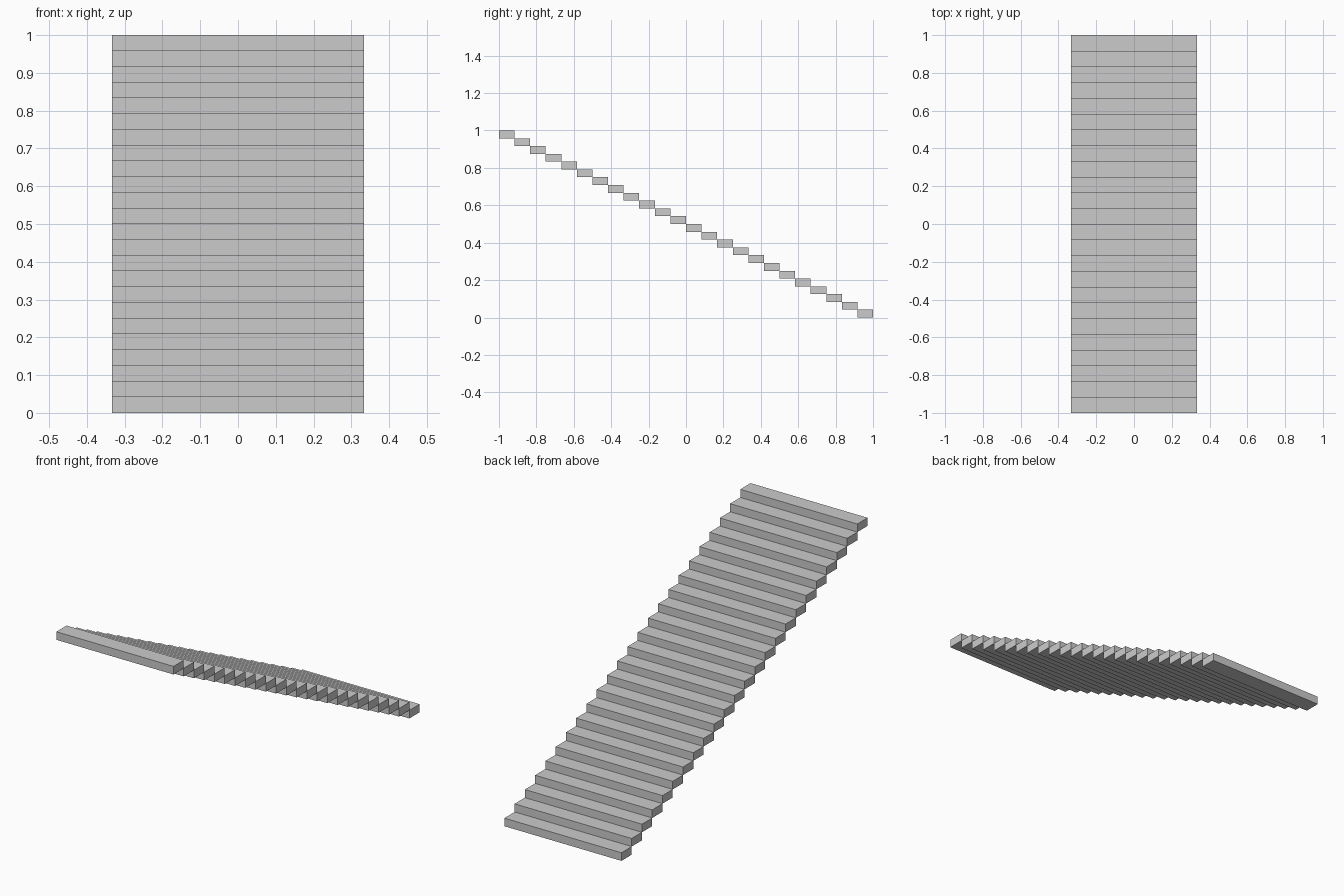
import bpy

if "Cube" in bpy.data.objects:
    bpy.data.objects.remove(bpy.data.objects["Cube"])

STEPS = 24
WIDTH = 0.666
DEPTH = 2.0 / STEPS
RISE = 1.0 / STEPS


def add_box(name, center, size):
    bpy.ops.mesh.primitive_cube_add(size=1, location=center)
    obj = bpy.context.object
    obj.name = name
    obj.scale = size
    bpy.ops.object.transform_apply(location=False, rotation=False, scale=True)
    return obj


# Floating treads, descending from the front (-y) to the back (+y)
for i in range(STEPS):
    y = -1 + (i + 0.5) * DEPTH
    z = 1 - (i + 0.5) * RISE
    add_box(f"stair_tread_{i + 1:02d}", (0, y, z), (WIDTH, DEPTH, RISE))
